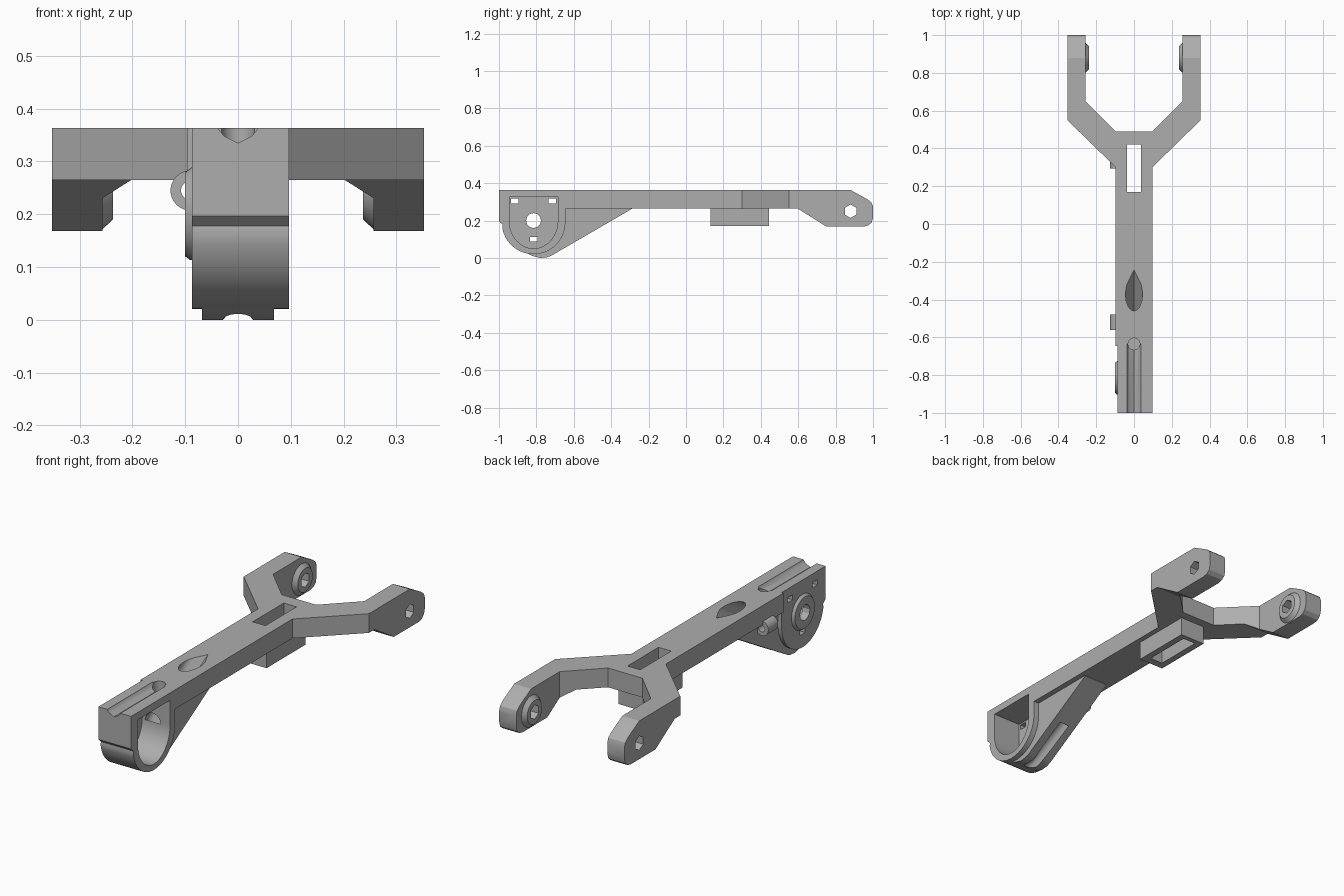
import bpy, bmesh, math
from mathutils import Matrix, Vector

if "Cube" in bpy.data.objects:
    bpy.data.objects.remove(bpy.data.objects["Cube"])

grey = bpy.data.materials.new("plain_grey")
grey.use_nodes = True
grey.diffuse_color = (0.42, 0.42, 0.42, 1)
grey.node_tree.nodes["Principled BSDF"].inputs["Base Color"].default_value = (0.42, 0.42, 0.42, 1)

TOP, UNDER = 0.363, 0.265
MOTOR = Vector((0, -0.815, 0.2))
PIVOT = Vector((0, 0.88, 0.25))


def finish(name, bm):
    bmesh.ops.recalc_face_normals(bm, faces=bm.faces)
    mesh = bpy.data.meshes.new(name)
    bm.to_mesh(mesh)
    bm.free()
    mesh.materials.append(grey)
    obj = bpy.data.objects.new(name, mesh)
    bpy.context.collection.objects.link(obj)
    return obj


def prism(name, pts, axis, a, b, matrix=None):
    """Extrude a flat outline along one axis from a to b."""
    place = {"x": lambda p: (a, p[0], p[1]), "y": lambda p: (p[0], a, p[1]),
             "z": lambda p: (p[0], p[1], a)}[axis]
    bm = bmesh.new()
    face = bm.faces.new([bm.verts.new(place(p)) for p in pts])
    new = bmesh.ops.extrude_face_region(bm, geom=[face])["geom"]
    shift = Vector([(b - a) * (axis == k) for k in "xyz"])
    bmesh.ops.translate(bm, vec=shift, verts=[v for v in new if isinstance(v, bmesh.types.BMVert)])
    if matrix:
        bm.transform(matrix)
    return finish(name, bm)


def rod(name, start, end, r1, r2=None, sides=32):
    """Cylinder or cone between two points."""
    start, end = Vector(start), Vector(end)
    d = end - start
    m = Matrix.Translation((start + end) / 2) @ d.to_track_quat("Z", "Y").to_matrix().to_4x4()
    bm = bmesh.new()
    bmesh.ops.create_cone(bm, cap_ends=True, segments=sides, radius1=r1,
                          radius2=r1 if r2 is None else r2, depth=d.length, matrix=m)
    return finish(name, bm)


def rect(y, z, w, h):
    return [(y - w, z - h), (y + w, z - h), (y + w, z + h), (y - w, z + h)]


def arc(cx, cy, rx, ry, a, b, n=20):
    angles = [math.radians(a + (b - a) * i / n) for i in range(n + 1)]
    return [(cx + rx * math.cos(t), cy + ry * math.sin(t)) for t in angles]


def boolean(parts, tool, op="DIFFERENCE"):
    """Apply one tool to several parts, then discard it."""
    for part in parts:
        mod = part.modifiers.new("cut", "BOOLEAN")
        mod.operation, mod.object, mod.solver = op, tool, "EXACT"
        bpy.context.view_layer.objects.active = part
        bpy.ops.object.modifier_apply(modifier=mod.name)
    bpy.data.objects.remove(tool)


# Stem and fork: plan outline intersected with the side profile
half = [(0.097, -0.645), (0.097, 0.3), (0.353, 0.55), (0.353, 1), (0.257, 1),
        (0.257, 0.65), (0.097, 0.49)]
frame = prism("stem_and_fork", half + [(-x, y) for x, y in reversed(half)], "z", 0.1, 0.45)
side = [(-0.7, TOP), (-0.7, UNDER), (0.595, UNDER), (0.75, 0.168), (0.95, 0.168), (0.975, 0.174),
        (0.993, 0.19), (1, 0.215), (1, 0.275), (0.993, 0.295), (0.97, 0.314), (0.88, TOP)]
boolean([frame], prism("side_tool", side, "x", -0.5, 0.5), "INTERSECT")

# Motor housing with rounded underside
shell = [(-0.645, TOP), (-1, TOP), (-1, 0.197), (-0.98, 0.178)]
shell += arc(-0.815, 0.19, 0.17, 0.17, 190, 360, 28)
housing = prism("motor_housing", shell, "x", -0.087, 0.097)

# Narrow brace under the stem
brace = prism("brace", [(-0.29, UNDER), (-0.29, 0.262), (-0.72, 0.012), (-0.745, 0.003), (-0.78, 0),
                        (-0.825, 0.012), (-0.88, 0.04), (-0.88, UNDER)], "x", -0.068, 0.068)

# Slotted block under the fork root
block = prism("slotted_block", rect(0, 0.2875, 0.07, 0.1575), "z", 0.17, UNDER + 0.01)

# Bosses around the motor shaft and the fork pivots
hub = rod("motor_hub", MOTOR + Vector((-0.08, 0, 0)), MOTOR + Vector((-0.1, 0, 0)), 0.095, 0.08)
bosses = []
for sign, label in ((1, "left"), (-1, "right")):
    bosses.append(rod(label + "_pivot_boss", PIVOT + Vector((sign * 0.262, 0, 0)),
                      PIVOT + Vector((sign * 0.237, 0, 0)), 0.083, 0.06))

# Cable guide rings beside the stem
guides = []
for label, y in (("front", -0.56), ("rear", 0.295)):
    ring = rod(label + "_cable_guide", (-0.09, y, 0.245), (-0.09, y + 0.08, 0.245), 0.038)
    boolean([ring], rod("bore", (-0.09, y - 0.1, 0.245), (-0.09, y + 0.2, 0.245), 0.018))
    guides.append(ring)

# Motor pocket, open on the left
pocket = [(-0.685, 0.325), (-0.945, 0.325)] + arc(-0.815, 0.2, 0.13, 0.15, 180, 360)
boolean([housing, brace], prism("pocket", pocket, "x", -0.06, 0.3))

# Shaft hole and screw slots through the pocket wall
boolean([housing, hub, brace], rod("shaft", MOTOR + Vector((-0.2, 0, 0)), MOTOR, 0.04, sides=12))
for y, z in ((-0.915, 0.305), (-0.715, 0.305), (-0.815, 0.1)):
    boolean([housing, brace, hub], prism("screw", rect(y, z, 0.02, 0.013), "x", -0.2, 0))

# Hexagonal pivot holes
boolean([frame] + bosses, rod("hex", PIVOT - Vector((0.5, 0, 0)), PIVOT + Vector((0.5, 0, 0)), 0.036, sides=6))

# Long slot through stem and block
boolean([frame, block], prism("slot", rect(0, 0.295, 0.036, 0.125), "z", 0, 0.5))

# Cable groove on top with a round end
groove = [(-0.04, 0.37), (-0.036, 0.36), (-0.026, 0.348), (0, 0.335),
          (0.026, 0.348), (0.036, 0.36), (0.04, 0.37)]
boolean([housing, frame], prism("groove", groove, "y", -1.1, -0.635))
boolean([housing, frame], rod("groove_end", (0, -0.635, 0.31), (0, -0.635, 0.4), 0.031))

# Sloping teardrop channel from the top into the pocket
tilt = Matrix.Translation((0, -0.37, TOP)) @ Matrix.Rotation(math.radians(30), 4, "X")
drop = arc(0, 0, 0.045, 0.045, -45, 225) + [(0, -0.0636)]
boolean([frame, housing, brace], prism("channel", drop, "y", 0.3, -0.36, tilt))

# Rounded groove along the sloping underside of the brace
boolean([brace, housing], rod("lower_groove", (0, -0.9, -0.0585), (0, -0.53, 0.122), 0.028))

for part in [frame, housing, brace, block, hub] + bosses + guides:
    bpy.ops.object.select_all(action="DESELECT")
    part.select_set(True)
    bpy.context.view_layer.objects.active = part
    bpy.ops.object.shade_smooth_by_angle(angle=math.radians(25))
